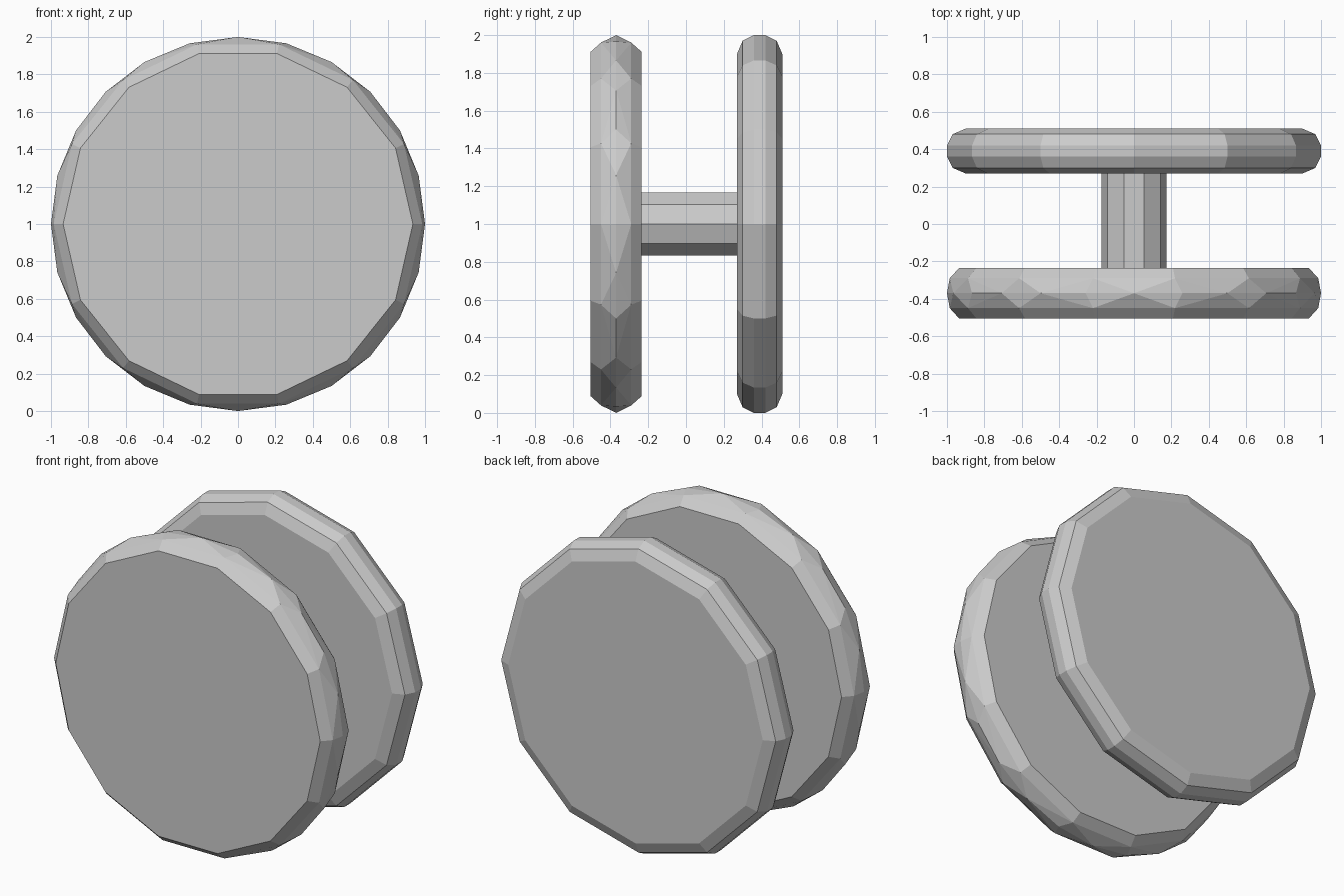
import bpy, bmesh, math

cube = bpy.data.objects.get("Cube")
if cube:
    bpy.data.objects.remove(cube)

grey = bpy.data.materials.new("plain_grey")
grey.use_nodes = True
COLOUR = (0.6, 0.6, 0.6, 1)
grey.diffuse_color = COLOUR
grey.node_tree.nodes["Principled BSDF"].inputs["Base Color"].default_value = COLOUR


def ring(bm, sides, radius, y):
    """Ring of points around the y axis through the middle of the model."""
    turns = [2 * math.pi * i / sides for i in range(sides)]
    return [bm.verts.new((radius * math.cos(a), y, 1 + radius * math.sin(a))) for a in turns]


def finish(bm, name):
    bmesh.ops.recalc_face_normals(bm, faces=bm.faces)
    mesh = bpy.data.meshes.new(name)
    bm.to_mesh(mesh)
    bm.free()
    mesh.materials.append(grey)
    bpy.context.collection.objects.link(bpy.data.objects.new(name, mesh))


def lathe(name, sides, profile):
    """Capped flat-sided turning from (radius, y) pairs."""
    bm = bmesh.new()
    rings = [ring(bm, sides, r, y) for r, y in profile]
    for a, b in zip(rings, rings[1:]):
        for i in range(sides):
            j = (i + 1) % sides
            bm.faces.new((a[i], a[j], b[j], b[i]))
    bm.faces.new(rings[0])
    bm.faces.new(rings[-1])
    finish(bm, name)


# Back disc: twelve sides with a rounded rim
lathe("back_disc", 12, [(0.9, 0.27), (0.97, 0.3), (1, 0.36), (1, 0.42), (0.97, 0.48), (0.9, 0.51)])

# Axle joining the discs
lathe("axle", 10, [(0.175, -0.26), (0.175, 0.29)])

# Front disc: fourteen-sided faces wrapped around a finer, faceted rim
bm = bmesh.new()
middle = -0.37
for side in (-1, 1):
    ring(bm, 14, 0.935, middle + side * 0.135)
    ring(bm, 14, 0.985, middle + side * 0.08)
ring(bm, 24, 1, middle)
bmesh.ops.convex_hull(bm, input=bm.verts)
bmesh.ops.dissolve_limit(bm, angle_limit=0.01, verts=bm.verts, edges=bm.edges)
finish(bm, "front_disc")
